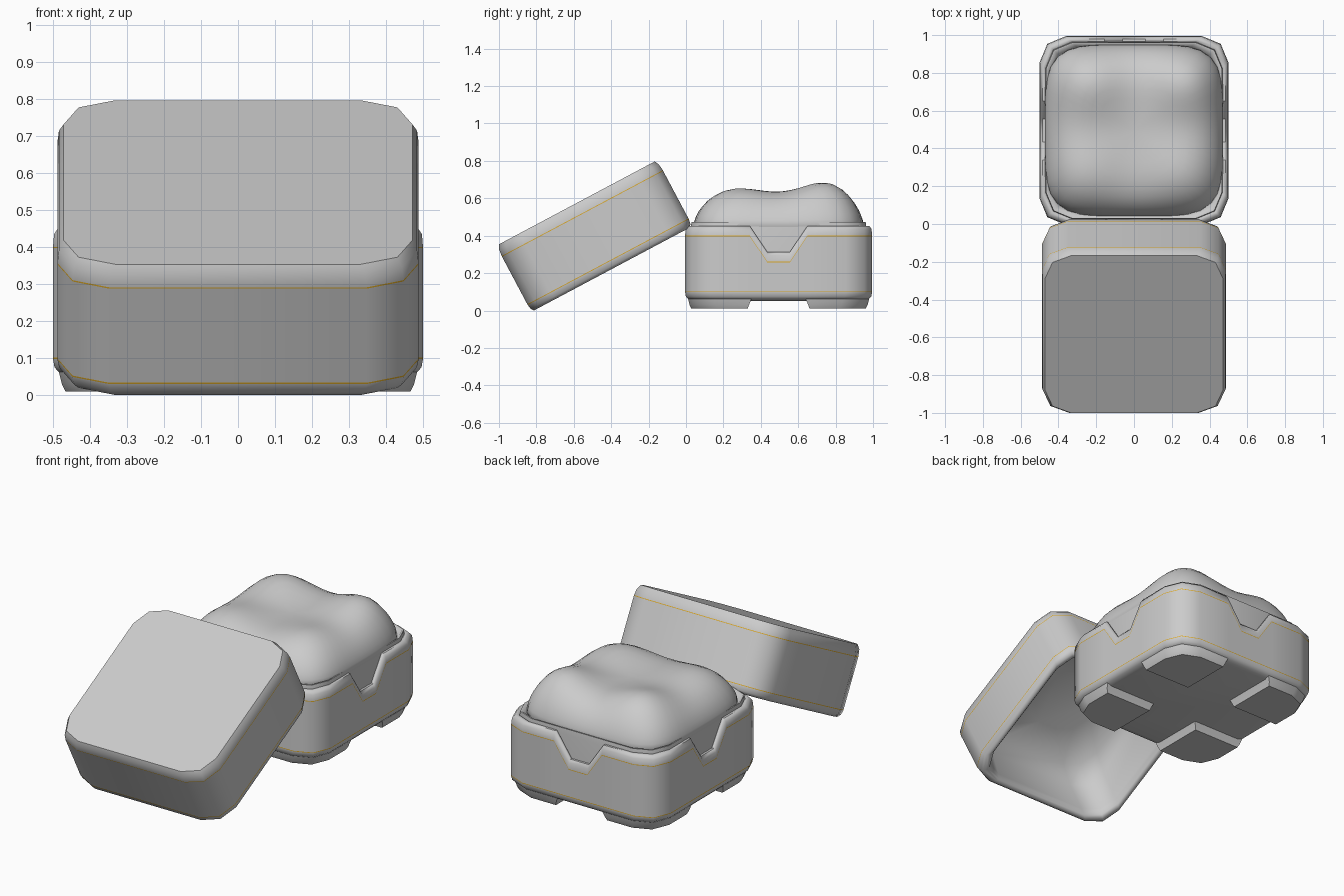
import bpy, bmesh, math
from mathutils import Matrix, Vector

if "Cube" in bpy.data.objects:
    bpy.data.objects.remove(bpy.data.objects["Cube"])

def material(name, rgb):
    m = bpy.data.materials.new(name)
    m.diffuse_color = (*rgb, 1)
    m.use_nodes = True
    m.node_tree.nodes["Principled BSDF"].inputs["Base Color"].default_value = m.diffuse_color
    return m

GREY = material("light_grey", (0.6, 0.6, 0.6))
GOLD = material("gold_trim", (0.72, 0.40, 0.02))
BASE_Y = 0.495

def finish(bm, name, matrix, angle=50):
    bmesh.ops.recalc_face_normals(bm, faces=bm.faces)
    bm.transform(matrix)
    me = bpy.data.meshes.new(name)
    bm.to_mesh(me)
    bm.free()
    me.materials.append(GREY)
    me.materials.append(GOLD)
    ob = bpy.data.objects.new(name, me)
    bpy.context.collection.objects.link(ob)
    bpy.ops.object.select_all(action='DESELECT')
    ob.select_set(True)
    bpy.context.view_layer.objects.active = ob
    bpy.ops.object.shade_smooth_by_angle(angle=math.radians(angle))
    return ob

def corner(h, r=0.14):
    """Rounded corner in the +x +y quadrant, two segments."""
    c = h - r
    return [(c + r * math.cos(a), c + r * math.sin(a))
            for a in (0, math.pi / 4, math.pi / 2)]

def ring(h, z, drop=0.0, notched=False):
    """Rounded square loop; notched sides carry four extra points."""
    quarter = [(x, y, z) for x, y in corner(h)]
    if notched:
        quarter += [(0.155, h, z), (0.06, h, z - drop),
                    (-0.06, h, z - drop), (-0.155, h, z)]
    return [Matrix.Rotation(k * math.pi / 2, 3, 'Z') @ Vector(p)
            for k in range(4) for p in quarter]

def loft(rings, gold=()):
    """Skin a list of loops, cap both ends, colour the listed bands gold."""
    bm = bmesh.new()
    loops = [[bm.verts.new(p) for p in r] for r in rings]
    n = len(loops[0])
    for i, (a, b) in enumerate(zip(loops, loops[1:])):
        for j in range(n):
            k = (j + 1) % n
            f = bm.faces.new((a[j], a[k], b[k], b[j]))
            f.material_index = int(i in gold)
    bm.faces.new(loops[0])
    bm.faces.new(loops[-1])
    return bm

base_place = Matrix.Translation((0, BASE_Y, 0))

# Outer base shell with a notch in the middle of every side
D = 0.14
shell = [(0.45, 0.052, 0), (0.482, 0.06, 0), (0.496, 0.075, 0), (0.50, 0.098, 0),
         (0.50, 0.102, 0), (0.50, 0.397, D), (0.50, 0.401, D), (0.497, 0.435, D),
         (0.485, 0.453, D), (0.472, 0.453, D), (0.463, 0.44, D), (0.463, 0.09, 0)]
finish(loft([ring(h, z, d, True) for h, z, d in shell], gold=(3, 5)),
       "base_shell", base_place)

# Inner liner that shows behind the notches
liner = [(0.469, 0.15), (0.469, 0.44), (0.466, 0.472), (0.46, 0.472), (0.435, 0.44), (0.43, 0.2)]
finish(loft([ring(h, z) for h, z in liner]), "base_liner", base_place)

# Four corner feet
for k, side in enumerate(("back_right", "back_left", "front_left", "front_right")):
    loops = []
    for h, inner, z in ((0.466, 0.165, 0.01), (0.476, 0.158, 0.03), (0.484, 0.145, 0.062)):
        pts = [(h, inner)] + corner(h) + [(inner, h), (inner, inner)]
        loops.append([(x, y, z) for x, y in pts])
    finish(loft(loops), "foot_" + side,
           base_place @ Matrix.Rotation(k * math.pi / 2, 4, 'Z'))

# Soft lumpy filling: a domed rounded square with a bump near each corner
BUMPS = [(-0.27, -0.23, 0.045), (0.27, -0.23, 0.05), (-0.25, 0.27, 0.08), (0.29, 0.27, 0.09)]

def filling_point(r, a):
    c, s = math.cos(a), math.sin(a)
    q = (abs(c) ** 4.5 + abs(s) ** 4.5) ** (-1 / 4.5)
    x, y = 0.472 * r * q * c, 0.455 * r * q * s
    dome = (1 - r ** 5.5) ** 0.65
    z = 0.455 + 0.155 * dome
    for bx, by, h in BUMPS:
        z += h * dome * math.exp(-((x - bx) ** 2 + (y - by) ** 2) / 0.042)
    return (x, y, z)

N = 56
angles = [2 * math.pi * j / N for j in range(N)]
radii = [1, 0.99, 0.97, 0.94, 0.9, 0.84, 0.77, 0.68, 0.58, 0.48, 0.37, 0.26, 0.15, 0.06, 0.005]
loops = [[(x * 0.9, y * 0.9, 0.36) for x, y, z in (filling_point(1, a) for a in angles)]]
loops += [[filling_point(r, a) for a in angles] for r in radii]
finish(loft(loops), "filling", base_place, 70)

# Hollow lid leaning forward on its front edge
lid = [(0.20, 0.37), (0.36, 0.335), (0.42, 0.24), (0.438, 0.05), (0.445, 0.01), (0.455, 0.0),
       (0.472, 0.0), (0.483, 0.015), (0.488, 0.042), (0.488, 0.046),
       (0.488, 0.334), (0.488, 0.338), (0.484, 0.375), (0.472, 0.40)]
lid_place = Matrix.Translation((0, -0.396, 0.222)) @ Matrix.Rotation(math.radians(28), 4, 'X')
finish(loft([ring(h, z) for h, z in lid], gold=(8, 10)), "lid", lid_place)
